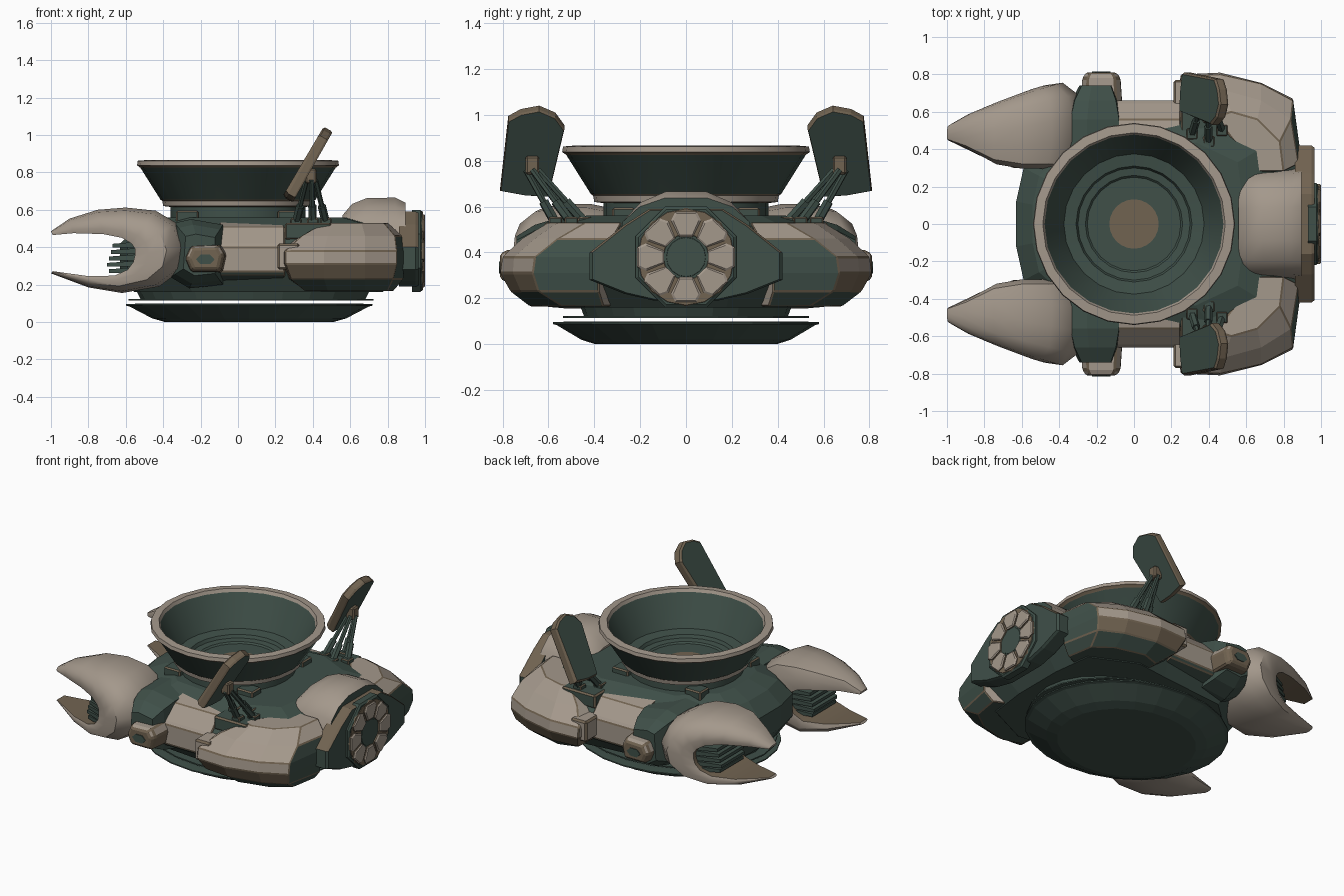
import bpy, bmesh, math
from mathutils import Vector

if "Cube" in bpy.data.objects:
    bpy.data.objects.remove(bpy.data.objects["Cube"])


def mat(name, c):
    m = bpy.data.materials.new(name)
    m.diffuse_color = (*c, 1)
    m.use_nodes = True
    m.node_tree.nodes["Principled BSDF"].inputs["Base Color"].default_value = m.diffuse_color
    return m


MATS = [mat("beige plating", (0.37, 0.315, 0.26)),
        mat("dark green metal", (0.05, 0.08, 0.066)),
        mat("worn brown edge", (0.165, 0.125, 0.082))]
BEIGE, GREEN, BROWN = 0, 1, 2


def build(name, verts, faces, color, rule=None, mirror=False, bevel=0, smooth=0):
    """Mesh object; faces may be coloured by rule(index, normal, centre)."""
    bm = bmesh.new()
    for s in ((1, -1) if mirror else (1,)):
        vs = [bm.verts.new((v[0], v[1] * s, v[2])) for v in verts]
        for i, f in enumerate(faces):
            bm.faces.new([vs[k] for k in f]).material_index = i
    bmesh.ops.recalc_face_normals(bm, faces=bm.faces)
    for f in bm.faces:
        f.normal_update()
        c = rule(f.material_index, f.normal, f.calc_center_median()) if rule else None
        f.material_index = color if c is None else c
        f.smooth = smooth > 0
    me = bpy.data.meshes.new(name)
    bm.to_mesh(me)
    bm.free()
    for m in MATS:
        me.materials.append(m)
    if smooth:
        me.set_sharp_from_angle(angle=math.radians(smooth))
    ob = bpy.data.objects.new(name, me)
    bpy.context.collection.objects.link(ob)
    if bevel:
        b = ob.modifiers.new("worn edges", 'BEVEL')
        b.width, b.segments, b.limit_method = bevel, 1, 'ANGLE'
        b.angle_limit = math.radians(25)
        b.material = BROWN
    return ob


def loft(name, rings, color, **kw):
    n = len(rings[0])
    faces = [(j * n + i, j * n + (i + 1) % n, (j + 1) * n + (i + 1) % n, (j + 1) * n + i)
             for j in range(len(rings) - 1) for i in range(n)]
    faces += [tuple(range(n)), tuple(range((len(rings) - 1) * n, len(rings) * n))]
    return build(name, [p for r in rings for p in r], faces, color, **kw)


def box(name, x0, x1, y0, y1, z0, z1, color, **kw):
    rings = [[(x0, y0, z), (x1, y0, z), (x1, y1, z), (x0, y1, z)] for z in (z0, z1)]
    return loft(name, rings, color, **kw)


def lathe(name, prof, color, n=32, cx=0, sy=1, **kw):
    rings = [[(cx + r * math.cos(2 * math.pi * i / n), sy * r * math.sin(2 * math.pi * i / n), z)
              for i in range(n)] for r, z in prof]
    return loft(name, rings, color, **kw)


def rod(name, a, b, r, color, mirror=True):
    a, b = Vector(a), Vector(b)
    d = (b - a).normalized()
    u = d.orthogonal().normalized()
    w = d.cross(u)
    rings = [[p + r * (u * math.cos(k * math.pi / 3) + w * math.sin(k * math.pi / 3))
              for k in range(6)] for p in (a, b)]
    loft(name, rings, color, mirror=mirror)


def interp(x, table):
    for (xa, ya), (xb, yb) in zip(table, table[1:]):
        if x <= xb:
            return ya + (yb - ya) * max(0, (x - xa) / (xb - xa))
    return table[-1][1]


# Base dish and the thin plate hovering over it
lathe("base_dish", [(0.45, 0), (0.52, 0.02), (0.64, 0.083), (0.66, 0.088), (0.66, 0.096), (0.6, 0.098)],
      GREEN, n=24, cx=0.06, sy=0.88)
lathe("base_plate", [(0.655, 0.115), (0.655, 0.123)], GREEN, n=24, cx=0.07, sy=0.82)
lathe("hull_keel", [(0.6, 0.12), (0.64, 0.2)], GREEN, n=24, cx=0.08, sy=0.74)

# Dark central hull
half = [(-0.63, 0.12), (-0.59, 0.3), (-0.28, 0.58), (0.25, 0.63), (0.5, 0.66), (0.84, 0.5), (0.88, 0.2)]
outline = half + [(x, -y) for x, y in reversed(half)]
loft("central_hull", [[(x * s, y * s, z) for x, y in outline]
                      for s, z in ((0.88, 0.16), (1, 0.27), (1, 0.42), (0.86, 0.51), (0.66, 0.56))], GREEN)

# Bowl on its collar, open at the top
rows = [(0.40, 0.50), (0.40, 0.55), (0.36, 0.56), (0.36, 0.615), (0.40, 0.62), (0.405, 0.648),
        (0.415, 0.655), (0.522, 0.825), (0.54, 0.838), (0.536, 0.862), (0.488, 0.866), (0.478, 0.845),
        (0.385, 0.665), (0.375, 0.645), (0.31, 0.635), (0.30, 0.615), (0.26, 0.61), (0.25, 0.60), (0.132, 0.60)]
N = 24
paint = {0: GREEN, 1: BROWN, 3: BROWN, 4: BEIGE, 5: BROWN, 7: BROWN, 8: BEIGE, 9: BEIGE, 10: BEIGE}
lathe("bowl", rows, GREEN, n=N, smooth=25,
      rule=lambda i, n, c: BROWN if i == N * (len(rows) - 1) + 1 else paint.get(i // N))

# Small fittings around the collar
for k in range(4):
    a = (k + 0.5) * math.pi / 2
    x, y = 0.385 * math.cos(a), 0.385 * math.sin(a)
    box("collar_fitting", x - .06, x + .06, y - .05, y + .05, 0.52, 0.595, GREEN, bevel=0.008)

# Claws: cross-sections from the upper tip round the back to the lower tip
stations = [(-1.0, .485, -.99, .465), (-.9, .553, -.88, .475), (-.75, .60, -.72, .47), (-.6, .612, -.62, .45),
            (-.44, .595, -.57, .42), (-.33, .53, -.55, .39), (-.27, .40, -.55, .36), (-.30, .28, -.56, .32),
            (-.42, .19, -.59, .28), (-.62, .155, -.66, .248), (-.8, .185, -.8, .245), (-1.0, .26, -.99, .272)]
inner_y = [(-1, .45), (-.93, .425), (-.7, .30), (-.25, .29)]
outer_y = [(-1, .52), (-.95, .56), (-.75, .645), (-.55, .72), (-.4, .765), (-.25, .805)]
rings = []
for xo, zo, xi, zi in stations:
    ring = []
    for t, v in ((0, .03), (.5, 0), (.88, .06), (1, .3), (1, .55), (.9, .8), (.6, .97), (.25, 1), (0, .97)):
        x = xi + (xo - xi) * t
        y0, y1 = interp(x, inner_y), interp(x, outer_y)
        ring.append((x, y0 + (y1 - y0) * v, zi + (zo - zi) * t))
    rings.append(ring)
loft("claws", rings, BEIGE, mirror=True, smooth=45,
     rule=lambda i, n, c: BROWN if i < 99 and i % 9 == 8 else None)

# Dark slats inside the claws
for k in range(5):
    z = 0.262 + k * 0.034
    tip = -0.70 + 0.01 * abs(k - 1)
    loft("claw_slats", [[(-0.5, .33, z), (-0.5, .70, z), (-0.5, .70, z + .034), (-0.5, .33, z + .034)],
                        [(tip, .37, z), (tip, .62, z), (tip, .62, z + .02), (tip, .37, z + .02)]],
         GREEN, mirror=True)

# Dark arms joining claws and hull, with their side lugs
arm = [(-.34, .53), (-.25, .55), (-.08, .52), (-.07, .36), (-.08, .2), (-.26, .18), (-.36, .24)]
loft("claw_arms", [[(-.19 + (x + .19) * s, y, .35 + (z - .35) * s) for x, z in arm]
                   for y, s in ((.25, 1), (.56, 1), (.66, .85), (.74, .6))], GREEN, mirror=True)
loft("arm_lugs", [[(-.18 + x * s, y, .34 + z * s) for x, z in
                   ((-.1, 0), (-.07, .065), (.08, .07), (.11, .02), (.09, -.07), (-.07, -.07))]
                  for y, s in ((.62, 1.1), (.78, 1), (.81, .8))], BEIGE, mirror=True, bevel=0.01,
     rule=lambda i, n, c: BROWN if n.z < 0.25 else None)
loft("lug_caps", [[(-.175 + .05 * math.cos(k * math.pi / 3), y, .335 + .03 * math.sin(k * math.pi / 3))
                   for k in range(6)] for y in (.808, .815)], GREEN, mirror=True)

# Side plates between arm and shoulder
loft("side_plates", [[(-.1, y, a), (.25, y, a), (.25, y, b), (-.1, y, b)]
                     for y, a, b in ((.4, .2, .545), (.56, .22, .51), (.645, .25, .42), (.66, .27, .40))],
     BEIGE, mirror=True, bevel=0.006, rule=lambda i, n, c: GREEN if n.z < -.3 else None)

# Shoulder armour
levels = [(.165, [(.36, .5), (.36, .64), (.48, .68), (.68, .63), (.80, .54), (.83, .36)]),
          (.23, [(.27, .5), (.28, .75), (.46, .765), (.68, .72), (.83, .645), (.885, .38)]),
          (.31, [(.21, .5), (.25, .80), (.46, .81), (.68, .755), (.85, .67), (.89, .38)]),
          (.38, [(.21, .5), (.25, .79), (.46, .80), (.68, .75), (.85, .66), (.89, .38)]),
          (.46, [(.34, .5), (.34, .68), (.48, .715), (.68, .66), (.84, .56), (.88, .32)]),
          (.53, [(.47, .53), (.46, .58), (.52, .60), (.66, .56), (.78, .44), (.80, .28)])]
loft("shoulders", [[(x, y, z) for x, y in pts] + [(.66, .28, z)] for z, pts in levels], BEIGE,
     mirror=True, bevel=0.006,
     rule=lambda i, n, c: GREEN if n.x > .75 or n.z < -.75 else BROWN if n.z < -.35 else None)
box("shoulder_steps", .21, .33, .6, .77, .28, .42, BEIGE, mirror=True, bevel=0.012)

# Rear hood arching over the turbine
arch = [(-.33, -.1), (-.30, .04), (-.22, .115), (-.1, .16), (.1, .16), (.22, .115), (.30, .04), (.33, -.1)]
loft("rear_hood", [[(x, y * s, .50 + z * h) for y, z in arch]
                   for x, s, h in ((.56, .8, .45), (.61, .86, .82), (.69, .9, 1.02), (.84, .9, 1.03), (.895, .92, .86))],
     BEIGE, smooth=40, rule=lambda i, n, c: GREEN if n.x > .9 else None)

# Rear plate with side wings and the octagonal turbine disc
wing = [(-.42, .28), (-.42, .40), (-.27, .52), (-.16, .59), (.16, .59), (.27, .52), (.42, .40), (.42, .28),
        (.27, .22), (.14, .19), (-.14, .19), (-.27, .22)]
loft("rear_plate", [[(x, y * s, .38 + (z - .38) * s) for y, z in wing]
                    for x, s in ((.86, 1), (.95, 1), (.965, .97))], GREEN,
     rule=lambda i, n, c: BROWN if n.x < .9 and n.z > .5 and c.x > .9 else None)


def octo(x, r, n=8, off=.5):
    return [(x, r * math.cos((k + off) * 2 * math.pi / n), .38 + r * math.sin((k + off) * 2 * math.pi / n))
            for k in range(n)]


loft("turbine_disc", [octo(.93, .238), octo(.975, .238), octo(.985, .225)], GREEN)

# Worn ring under the petals, open around a sunken hub
ring_prof = [(.98, .215), (.988, .21), (.988, .10), (.975, .092)]
loft("turbine_ring", [octo(x, r, 16, 0) for x, r in ring_prof], BROWN,
     rule=lambda i, n, c: GREEN if i == 16 * 3 + 1 else None)
loft("turbine_hub", [octo(.975, .092, 16, 0), octo(.987, .085, 16, 0)], GREEN)

# Eight petals round the turbine
for k in range(8):
    rings = []
    for x, g in ((.975, 1), (.994, 1), (1.0, .86)):
        ring = []
        for r, a in ((.10, -.30), (.185, -.36), (.218, -.22), (.218, .22), (.185, .36), (.10, .30)):
            t, rr = k * math.pi / 4 + a * g, .16 + (r - .16) * g
            ring.append((x, rr * math.cos(t), .38 + .92 * rr * math.sin(t)))
        rings.append(ring)
    loft("turbine_petal", rings, BEIGE, rule=lambda i, n, c: BROWN if abs(n.x) < .3 else None)

# Tilted panels, dark faces with worn rims
shape = [(.81, .69), (.775, 1.0), (.72, 1.03), (.64, 1.045), (.57, 1.015), (.53, .96), (.60, .665), (.70, .67)]
loft("panels", [[(.25 + (z - .67) * .55 + o * .87, .67 + (y - .67) * s, .85 + (z - .85) * s - o * .48)
                 for y, z in shape] for o, s in ((-.005, .93), (.01, 1), (.045, 1), (.055, .97))], GREEN,
     mirror=True, rule=lambda i, n, c: BROWN if i < 24 else None)
box("panel_hubs", .36, .42, .64, .70, .74, .82, BROWN, mirror=True, bevel=0.008)

# Struts carrying the panels
for bx, by in ((.31, .48), (.40, .44), (.47, .50), (.40, .57)):
    top = (.39 + (bx - .39) * .3, .67 + (by - .5) * .4, .76)
    rod("panel_strut", (bx, by, .53), top, .014, GREEN)
    mid = [b + (t - b) * .4 for b, t in zip((bx, by, .53), top)]
    rod("strut_sleeve", (bx, by, .53), mid, .022, GREEN)
    box("strut_foot", bx - .03, bx + .03, by - .03, by + .03, .49, .555, GREEN, mirror=True, bevel=0.006)
box("panel_mount", .25, .50, .41, .62, .44, .53, GREEN, mirror=True, bevel=0.01)
